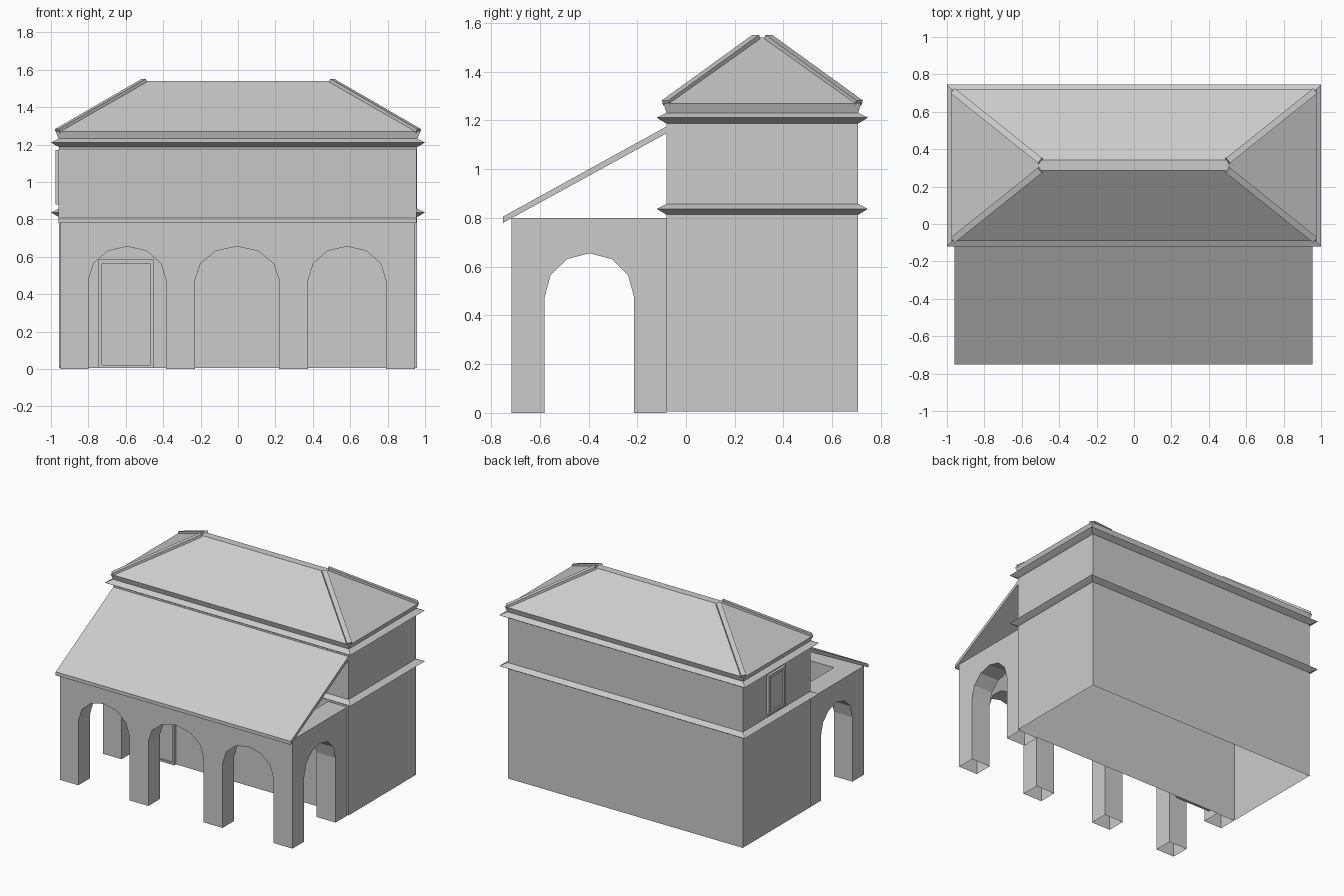
import bpy, bmesh, math
from mathutils import Vector

if "Cube" in bpy.data.objects:
    bpy.data.objects.remove(bpy.data.objects["Cube"])

CY = 0.313                 # y centre of the main block
HX, HY = 0.96, 0.393       # half sizes of the main block


def finish(name, bm, fix_normals=True):
    if fix_normals:
        bmesh.ops.recalc_face_normals(bm, faces=bm.faces)
    me = bpy.data.meshes.new(name)
    bm.to_mesh(me)
    bm.free()
    ob = bpy.data.objects.new(name, me)
    bpy.context.collection.objects.link(ob)
    return ob


def prism(name, pts, axis, a, b, open_bottom=False):
    """Extrude a 2D profile along x (pts = y,z) or y (pts = x,z)."""
    def put(p, t):
        return (t, p[0], p[1]) if axis == 'x' else (p[0], t, p[1])
    bm = bmesh.new()
    va = [bm.verts.new(put(p, a)) for p in pts]
    vb = [bm.verts.new(put(p, b)) for p in pts]
    bm.faces.new(va)
    bm.faces.new(vb[::-1])
    n = len(pts)
    for i in range(n):
        j = (i + 1) % n
        bm.faces.new((va[i], vb[i], vb[j], va[j]))
    bmesh.ops.recalc_face_normals(bm, faces=bm.faces)
    if open_bottom:
        low = [f for f in bm.faces if all(v.co.z < 0.001 for v in f.verts)]
        bmesh.ops.delete(bm, geom=low, context='FACES_ONLY')
    return finish(name, bm, False)


def loft(name, rings, cap_top=False):
    """Skin rectangles given as (half x, half y, z)."""
    bm = bmesh.new()
    prev = None
    for hx, hy, z in rings:
        cur = [bm.verts.new((sx * hx, CY + sy * hy, z))
               for sx, sy in ((-1, -1), (1, -1), (1, 1), (-1, 1))]
        if prev:
            for i in range(4):
                j = (i + 1) % 4
                bm.faces.new((prev[i], prev[j], cur[j], cur[i]))
        prev = cur
    if cap_top:
        bm.faces.new(prev)
    return finish(name, bm, False)


def box(name, lo, hi):
    return prism(name, [(lo[1], lo[2]), (hi[1], lo[2]), (hi[1], hi[2]), (lo[1], hi[2])],
                 'x', lo[0], hi[0])


def beam(name, a, b, w, h):
    """Rectangular bar from a to b, centred on the line."""
    a, b = Vector(a), Vector(b)
    d = (b - a).normalized()
    s = d.cross(Vector((0, 0, 1))).normalized() * w / 2
    u = s.cross(d).normalized() * h / 2
    bm = bmesh.new()
    vs = [bm.verts.new(p + i * s + j * u) for p in (a, b)
          for i, j in ((-1, -1), (1, -1), (1, 1), (-1, 1))]
    bm.faces.new(vs[:4])
    bm.faces.new(vs[4:])
    for i in range(4):
        j = (i + 1) % 4
        bm.faces.new((vs[i], vs[j], vs[j + 4], vs[i + 4]))
    return finish(name, bm)


def arch(x0, x1, spring=0.475, top=0.655):
    """Six-segment arch outline from floor to floor."""
    c, r = (x0 + x1) / 2, (x1 - x0) / 2
    pts = [(x0, 0)]
    for k in range(7):
        t = math.pi * (1 - k / 6)
        pts.append((c + r * math.cos(t), spring + (top - spring) * math.sin(t)))
    return pts + [(x1, 0)]


# main block walls with two moulded string courses
def course(z):
    return [(0, z), (0.012, z + 0.007), (0.04, z + 0.024), (0.012, z + 0.038), (0, z + 0.045)]


profile = [(0, 0.005)] + course(0.813) + course(1.187)
walls = loft('main_walls', [(HX - 0.003 + o, HY + o, z) if o == 0 else (HX + o, HY + o, z)
                            for o, z in profile])
bpy.ops.object.select_all(action='DESELECT')
walls.select_set(True)
bpy.context.view_layer.objects.active = walls
bpy.ops.object.shade_smooth_by_angle(angle=math.radians(35))

# hipped roof with flared eaves
loft('hip_roof', [(HX - 0.001, HY, 1.23), (HX + 0.015, HY + 0.012, 1.27), (0.5, 0.028, 1.54)], True)

# raised hip ribs
for sx in (-1, 1):
    for sy in (-1, 1):
        beam('hip_rib', (sx * 0.965, CY + sy * 0.396, 1.272),
             (sx * 0.5, CY + sy * 0.024, 1.541), 0.035, 0.022)

# lean-to porch roof
prism('porch_roof', [(-0.75, 0.78), (-0.75, 0.806), (-0.08, 1.175), (-0.08, 1.147)],
      'x', -0.96, 0.955)

# porch arcade: front with three arches, sides with one each
L, R = -0.95, 0.945
front = [(L, 0.8), (L, 0)]
for x0, x1 in ((-0.80, -0.385), (-0.23, 0.22), (0.375, 0.79)):
    front += arch(x0, x1)
front += [(R, 0), (R, 0.8)]
prism('porch_front_wall', front, 'y', -0.715, -0.58, True)

side = [(-0.58, 0.8)] + arch(-0.58, -0.213)[1:] + [(-0.08, 0), (-0.08, 0.8)]
prism('porch_left_wall', side, 'x', L, -0.80, True)
prism('porch_right_wall', side, 'x', 0.79, R, True)

# door: frame pieces and panel
for x0, x1, z0, z1 in ((-0.745, -0.727, 0.005, 0.585), (-0.468, -0.45, 0.005, 0.585),
                       (-0.727, -0.468, 0.565, 0.585), (-0.727, -0.468, 0.005, 0.02)):
    box('door_frame', (x0, -0.1, z0), (x1, -0.079, z1))
box('door_panel', (-0.727, -0.088, 0.02), (-0.468, -0.079, 0.565))

# window on the left wall
for y0, y1, z0, z1 in ((0.23, 0.25, 0.88, 1.17), (0.41, 0.43, 0.88, 1.17),
                       (0.25, 0.41, 1.15, 1.17), (0.25, 0.41, 0.88, 0.90)):
    box('window_frame', (-0.976, y0, z0), (-0.956, y1, z1))
box('window_panel', (-0.965, 0.25, 0.90), (-0.956, 0.41, 1.15))
